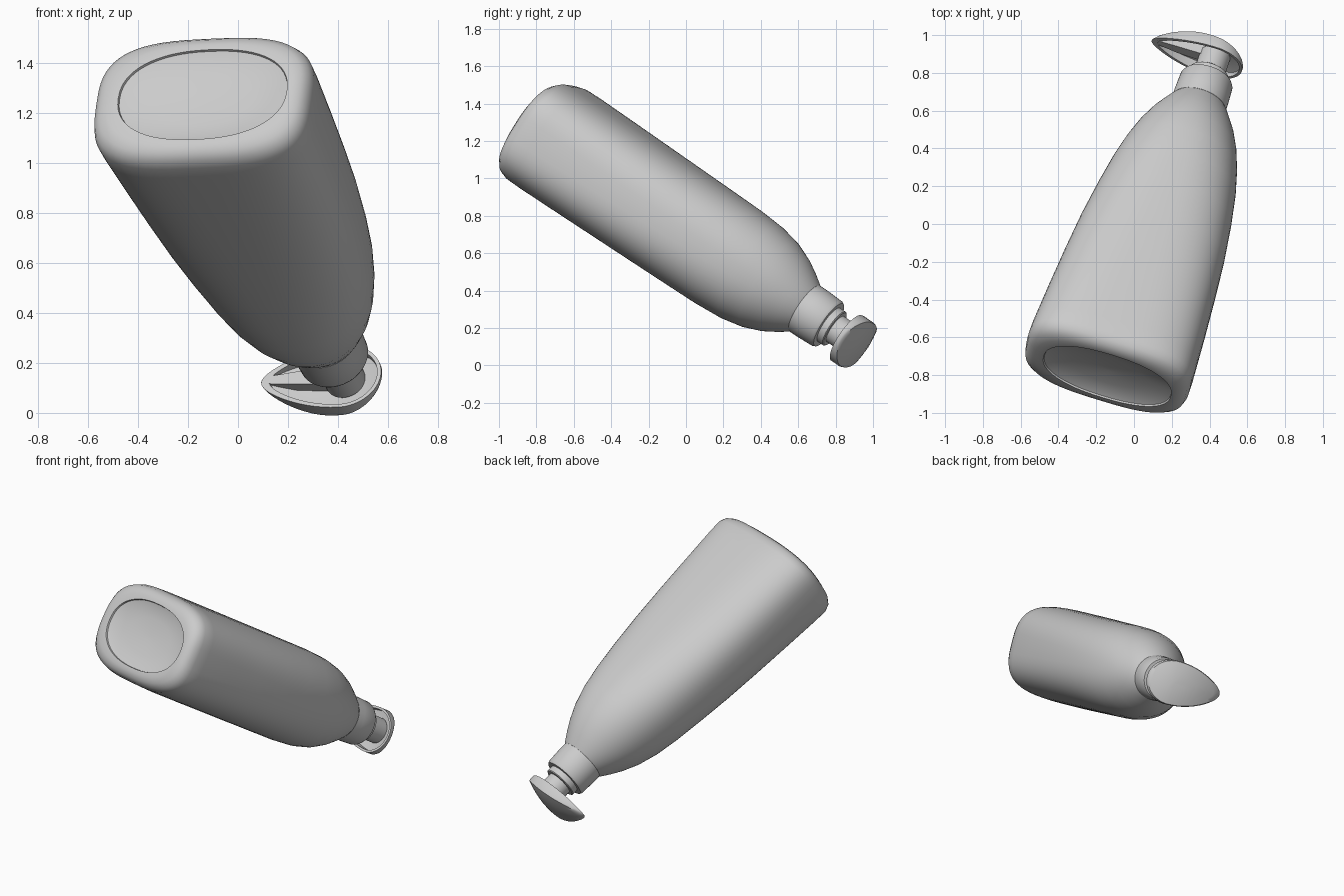
import bpy, bmesh, math
from mathutils import Vector, Matrix

if "Cube" in bpy.data.objects:
    bpy.data.objects.remove(bpy.data.objects["Cube"])

# Shared material
grey = bpy.data.materials.new("light_grey")
grey.diffuse_color = (0.6, 0.6, 0.6, 1)
grey.use_nodes = True
grey.node_tree.nodes["Principled BSDF"].inputs["Base Color"].default_value = grey.diffuse_color

# Tilted bottle frame: local z runs from base to pump, local x is the wide direction
d = Vector((0.269, 0.799, -0.538)).normalized()
u = Vector((0.945, -0.29, 0.045))
u = (u - d * u.dot(d)).normalized()
v = d.cross(u)
frame = Matrix((u, v, d)).transposed().to_4x4()
frame.translation = (-0.14, -0.80, 1.27)


def oval(a, b, z, n=2.0, count=64, shift=0.0):
    """Superellipse ring."""
    pts = []
    for i in range(count):
        t = 2 * math.pi * i / count
        c, s = math.cos(t), math.sin(t)
        pts.append((shift + a * math.copysign(abs(c) ** (2 / n), c),
                    b * math.copysign(abs(s) ** (2 / n), s), z))
    return pts


def loft(name, rings, caps=True, angle=35):
    """Skin a list of rings into a solid."""
    bm = bmesh.new()
    loops = [[bm.verts.new(p) for p in r] for r in rings]
    n = len(loops[0])
    for lo, hi in zip(loops, loops[1:]):
        for i in range(n):
            j = (i + 1) % n
            bm.faces.new((lo[i], lo[j], hi[j], hi[i]))
    if caps:
        bm.faces.new(loops[0][::-1])
        bm.faces.new(loops[-1])
    bmesh.ops.recalc_face_normals(bm, faces=bm.faces)
    me = bpy.data.meshes.new(name)
    bm.to_mesh(me)
    bm.free()
    ob = bpy.data.objects.new(name, me)
    bpy.context.collection.objects.link(ob)
    ob.matrix_world = frame
    me.materials.append(grey)
    bpy.ops.object.select_all(action='DESELECT')
    ob.select_set(True)
    bpy.context.view_layer.objects.active = ob
    bpy.ops.object.shade_smooth_by_angle(angle=math.radians(angle))
    return ob


def turned(name, profile):
    """Round part from (radius, height) pairs."""
    return loft(name, [oval(r, r, z, count=48) for r, z in profile])


# Bottle body: recessed base, rounded rim, tapering sides and shoulder
body = [  # half width, half depth, height, squareness
    (0.02, 0.012, 0.035, 2.0), (0.20, 0.12, 0.029, 2.1), (0.31, 0.185, 0.014, 2.2),
    (0.35, 0.211, 0.002, 2.3), (0.353, 0.213, -0.008, 2.3), (0.385, 0.238, -0.008, 2.6),
    (0.418, 0.268, 0.005, 2.9), (0.441, 0.29, 0.03, 3.1), (0.451, 0.301, 0.07, 3.2),
    (0.45, 0.304, 0.15, 3.1), (0.436, 0.304, 0.4, 2.9), (0.419, 0.303, 0.65, 2.75),
    (0.4, 0.302, 0.88, 2.6), (0.373, 0.301, 1.1, 2.45), (0.343, 0.3, 1.29, 2.3),
    (0.309, 0.291, 1.44, 2.2), (0.272, 0.268, 1.56, 2.1), (0.23, 0.23, 1.66, 2.0),
    (0.19, 0.19, 1.73, 2.0), (0.16, 0.157, 1.78, 2.0), (0.14, 0.14, 1.805, 2.0)]
loft("bottle_body", [oval(a, b, z, n, shift=-0.015 * max(0, 1 - max(z, 0) / 1.2) if a > 0.36 else 0)
                     for a, b, z, n in body], angle=50)

# Screw collar, step ring and pump stem
turned("collar", [(0.14, 1.79), (0.147, 1.797), (0.147, 1.85), (0.143, 1.945),
                  (0.136, 1.958), (0.1, 1.958)])
turned("step_ring", [(0.108, 1.95), (0.108, 1.995), (0.102, 2.0), (0.08, 2.0)])
turned("stem", [(0.082, 1.99), (0.082, 2.12)])


# Pump head: hollow teardrop cap, arched lengthwise, pointed at the spout end
def teardrop(scale, height, back=0.16, tip=0.345, half=0.146, count=64):
    """Ring of the head outline; height gives z at each point's x."""
    pts = []
    for i in range(count):
        t = 2 * math.pi * i / count
        c, s = math.cos(t), math.sin(t)
        x = (back if c >= 0 else tip) * c * scale
        y = half * s * (1 if c >= 0 else 1 - 0.3 * c * c) * scale
        pts.append((x, y + 0.006, height(x)))
    return pts


def arch(x):
    return 2.102 + 0.048 * (1 - ((x + 0.09) / 0.255) ** 2)


def rim(x):
    return 2.08 + 0.015 * min(0, x / 0.345) ** 2


def crown(scale, drop):
    return teardrop(scale, lambda x: arch(x) + 0.016 * (1 - scale ** 2) - drop)


inner = [crown(s, 0.02) for s in (0.05, 0.3, 0.6, 0.8, 0.89)] + [teardrop(0.9, rim)]
outer = [teardrop(1.0, rim)] + [crown(s, 0.008 if s == 1 else 0)
                                for s in (1.0, 0.97, 0.85, 0.65, 0.45, 0.25, 0.05)]
loft("pump_head", inner + outer, angle=40)


# Spout channel under the head, running from stem to tip
def channel(x, w, lo, hi):
    return [(x, -w, lo), (x, w, lo), (x, w, hi), (x, -w, hi)]


loft("spout_channel", [channel(-0.06, 0.035, 2.082, 2.14), channel(-0.2, 0.03, 2.084, 2.13),
                       channel(-0.31, 0.018, 2.09, 2.108)], angle=30)
